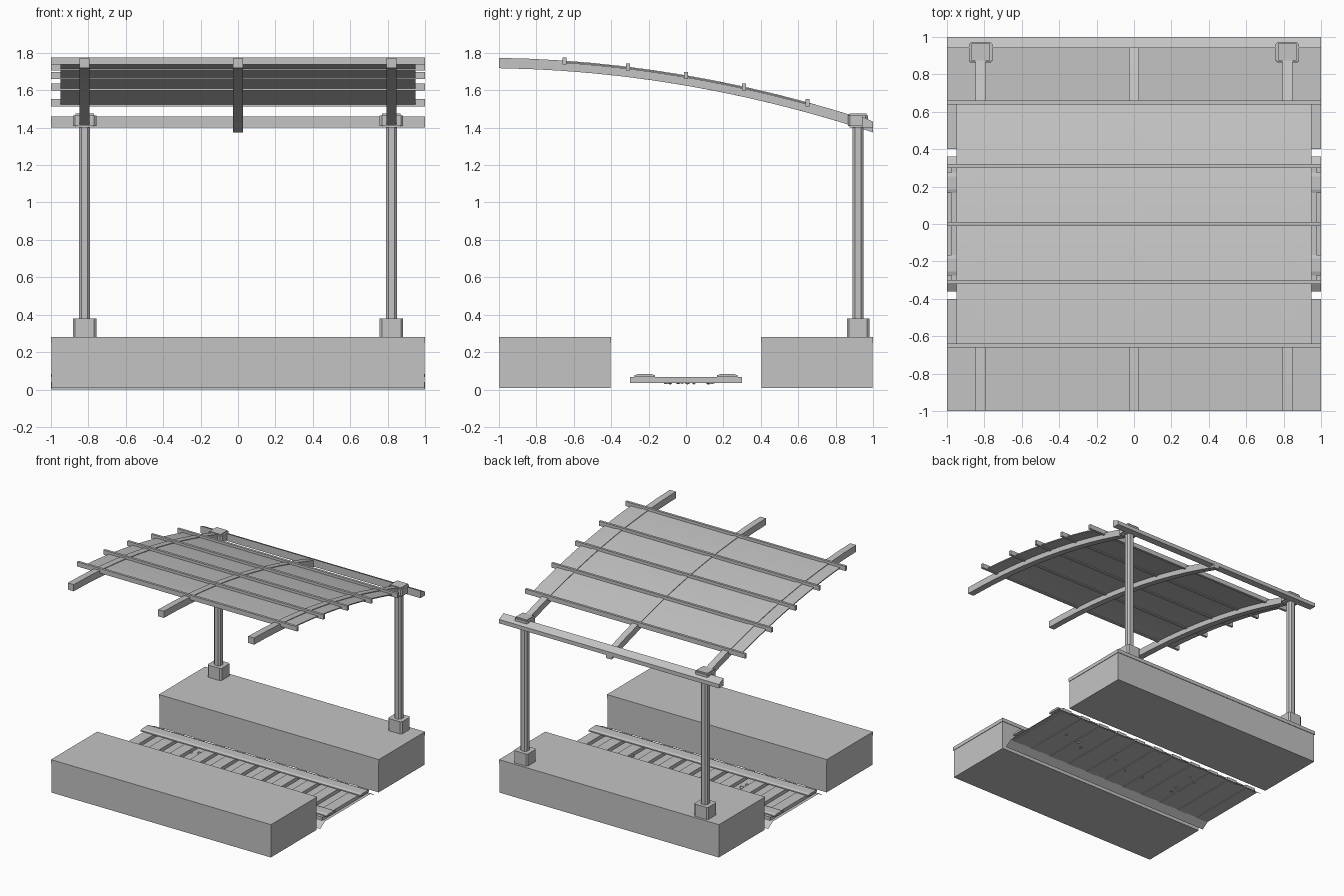
import bpy, bmesh, random
from mathutils import Vector

random.seed(4)
cube = bpy.data.objects.get("Cube")
if cube:
    bpy.data.objects.remove(cube, do_unlink=True)

grey = bpy.data.materials.new("plain grey")
grey.use_nodes = True
tone = (0.55, 0.55, 0.55, 1)
grey.diffuse_color = tone
grey.node_tree.nodes["Principled BSDF"].inputs["Base Color"].default_value = tone


def finish(name, bm):
    mesh = bpy.data.meshes.new(name)
    bmesh.ops.recalc_face_normals(bm, faces=bm.faces)
    bm.to_mesh(mesh)
    bm.free()
    mesh.materials.append(grey)
    obj = bpy.data.objects.new(name, mesh)
    bpy.context.collection.objects.link(obj)
    return obj


def box(name, low, high, chamfer=0):
    """Box between two corners, with optional chamfered upright edges."""
    low, high = Vector(low), Vector(high)
    bm = bmesh.new()
    bmesh.ops.create_cube(bm, size=1)
    for v in bm.verts:
        v.co = (low + high) / 2 + v.co * (high - low)
    if chamfer:
        upright = [e for e in bm.edges
                   if abs(e.verts[0].co.z - e.verts[1].co.z) > 0.001]
        bmesh.ops.bevel(bm, geom=upright, offset=chamfer, segments=1, affect='EDGES')
    return finish(name, bm)


def extrude_x(name, profile, x0, x1, closed=True):
    """Sweep a (y, z) profile along x."""
    bm = bmesh.new()
    a, b = [[bm.verts.new((x, y, z)) for y, z in profile] for x in (x0, x1)]
    n = len(profile)
    for i in range(n if closed else n - 1):
        j = (i + 1) % n
        bm.faces.new((a[i], a[j], b[j], b[i]))
    if closed:
        bm.faces.new(a)
        bm.faces.new(b)
    return finish(name, bm)


def roof_z(y):
    return 1.68 - 0.1715 * y - 0.0785 * y * y


def arc_band(y0, y1, top, bottom, steps=12):
    """Closed profile that follows the roof curve."""
    ys = [y0 + (y1 - y0) * i / steps for i in range(steps + 1)]
    return ([(y, roof_z(y) + top) for y in ys]
            + [(y, roof_z(y) + bottom) for y in reversed(ys)])


# Two platforms: body with a thin paving slab on top
for side, y0, y1 in (("front", -1, -0.4), ("back", 0.4, 1)):
    box(side + "_platform_body", (-0.996, y0 + 0.004, 0.008), (0.996, y1 - 0.004, 0.25))
    box(side + "_platform_slab", (-1, y0, 0.25), (1, y1, 0.28))

# Track bed, sleepers and rails
extrude_x("track_bed", [(-0.36, 0.0), (-0.3, 0.04), (0.3, 0.04), (0.36, 0.0)],
          -1, 1, closed=False)
for i in range(11):
    x = -0.93 + i * 0.186
    box(f"sleeper_{i + 1}", (x - 0.045, -0.3, 0.035), (x + 0.045, 0.3, 0.068))
for side, s in (("front", -1), ("back", 1)):
    extrude_x(side + "_rail", [(s * 0.165, 0.066), (s * 0.165, 0.076), (s * 0.185, 0.083),
                               (s * 0.255, 0.083), (s * 0.275, 0.076), (s * 0.275, 0.066)],
              -1, 1)

# Loose stones on the bed
for i in range(12):
    bm = bmesh.new()
    bmesh.ops.create_icosphere(bm, subdivisions=1, radius=0.016)
    spot = Vector((random.uniform(-0.9, 0.9), random.uniform(-0.14, 0.14), 0.042))
    for v in bm.verts:
        v.co = spot + v.co * random.uniform(0.7, 1.1)
    finish(f"stone_{i + 1}", bm)

# Posts with feet and caps, and their rafters
for side, x in (("right", -0.82), ("left", 0.82)):
    y = 0.92
    box(side + "_post_foot", (x - 0.063, y - 0.06, 0.28), (x + 0.063, y + 0.06, 0.38), 0.012)
    box(side + "_post", (x - 0.03, y - 0.03, 0.38), (x + 0.03, y + 0.03, 1.41), 0.014)
    box(side + "_post_cap", (x - 0.063, y - 0.055, 1.41), (x + 0.063, y + 0.053, 1.465), 0.012)
    box(side + "_cap_top", (x - 0.05, y - 0.045, 1.4), (x + 0.05, y + 0.045, 1.475))
    extrude_x(side + "_rafter", arc_band(-1, 0.93, 0, -0.055), x - 0.027, x + 0.027)
extrude_x("middle_rafter", arc_band(-1, 1, 0, -0.055), -0.026, 0.026)

# Beam joining the posts
extrude_x("back_beam", [(0.94, 1.4), (0.94, 1.46), (1.0, 1.432), (1.0, 1.4)], -1, 1)

# Curved roof sheet and cross battens
extrude_x("roof_sheet", arc_band(-0.65, 0.65, -0.005, -0.013), -0.95, 0.95)
for i, y in enumerate((-0.65, -0.31, 0, 0.31, 0.65)):
    z = roof_z(y) - 0.002
    box(f"roof_batten_{i + 1}", (-1, y - 0.01, z - 0.019), (1, y + 0.01, z + 0.019))
